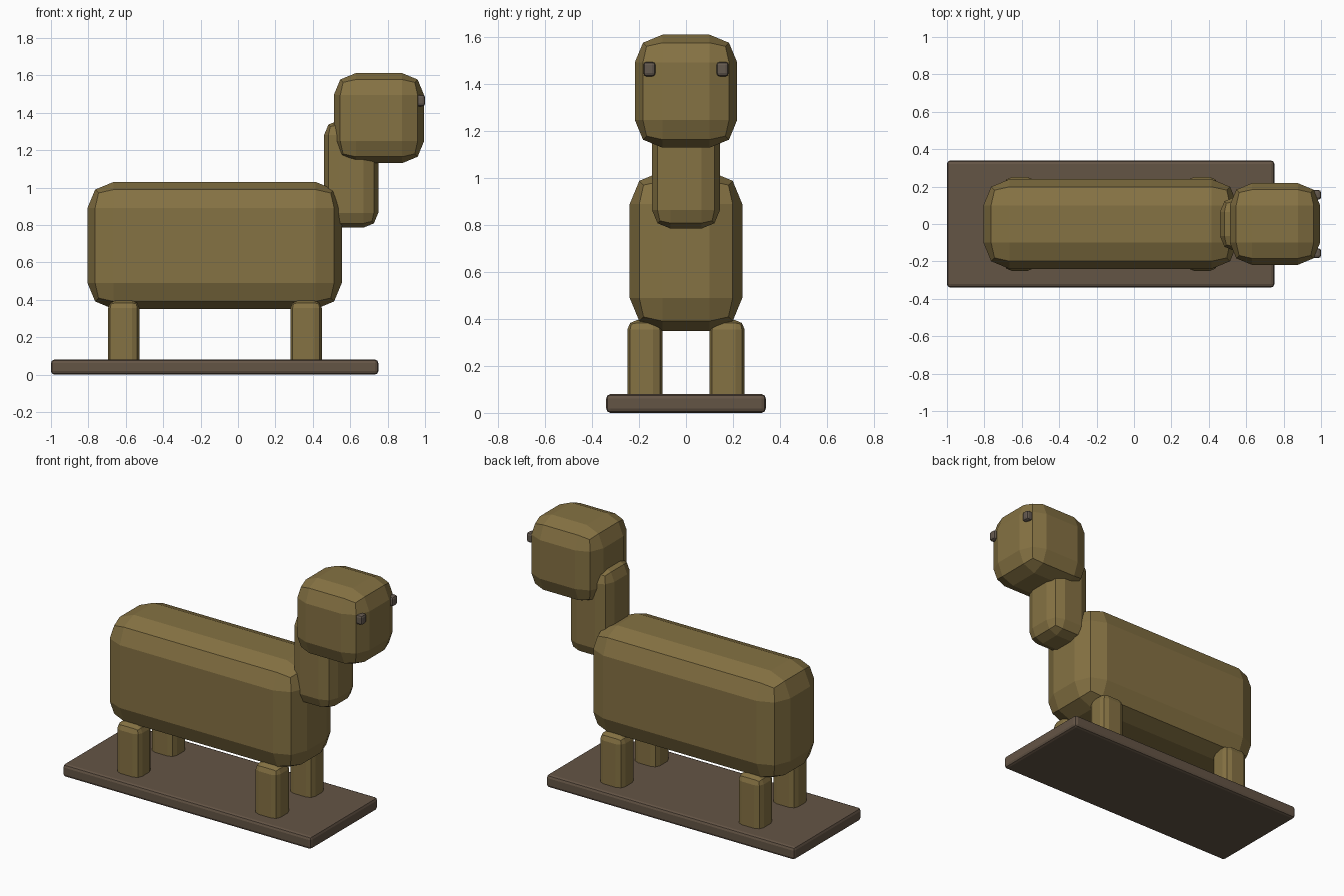
import bpy
import bmesh

if "Cube" in bpy.data.objects:
    bpy.data.objects.remove(bpy.data.objects["Cube"], do_unlink=True)


def make_material(name, rgb):
    mat = bpy.data.materials.new(name)
    mat.use_nodes = True
    color = (*rgb, 1.0)
    mat.diffuse_color = color
    mat.node_tree.nodes["Principled BSDF"].inputs["Base Color"].default_value = color
    return mat


def rounded_box(name, low, high, radius, mat):
    """Box between two corners with a two-step rounded edge."""
    mesh = bpy.data.meshes.new(name)
    bm = bmesh.new()
    bmesh.ops.create_cube(bm, size=1.0)
    for v in bm.verts:
        v.co = [(a + b) / 2 + c * (b - a) for a, b, c in zip(low, high, v.co)]
    bm.to_mesh(mesh)
    bm.free()
    mesh.materials.append(mat)
    obj = bpy.data.objects.new(name, mesh)
    bpy.context.collection.objects.link(obj)
    bevel = obj.modifiers.new("rounded_edges", "BEVEL")
    bevel.width = radius
    bevel.segments = 2
    bevel.limit_method = "NONE"
    return obj


coat = make_material("olive_coat", (0.235, 0.168, 0.056))
wood = make_material("brown_board", (0.127, 0.089, 0.060))
eye_tone = make_material("grey_brown_eye", (0.127, 0.100, 0.078))

# Board
rounded_box("base_board", (-1.0, -0.34, 0.0), (0.75, 0.34, 0.08), 0.018, wood)

# Body, neck and head
rounded_box("body", (-0.805, -0.24, 0.35), (0.555, 0.24, 1.03), 0.14, coat)
rounded_box("neck", (0.46, -0.145, 0.785), (0.75, 0.145, 1.36), 0.08, coat)
rounded_box("head", (0.512, -0.218, 1.13), (0.995, 0.218, 1.612), 0.118, coat)

# Legs and eyes on both sides
for side, s in (("left", 1), ("right", -1)):
    for end, x in (("head_end", 0.28), ("tail_end", -0.695)):
        y0, y1 = sorted((s * 0.10, s * 0.25))
        rounded_box(f"leg_{end}_{side}", (x, y0, 0.01), (x + 0.168, y1, 0.395), 0.04, coat)
    y0, y1 = sorted((s * 0.13, s * 0.182))
    rounded_box(f"eye_{side}", (0.95, y0, 1.434), (1.0, y1, 1.496), 0.014, eye_tone)
